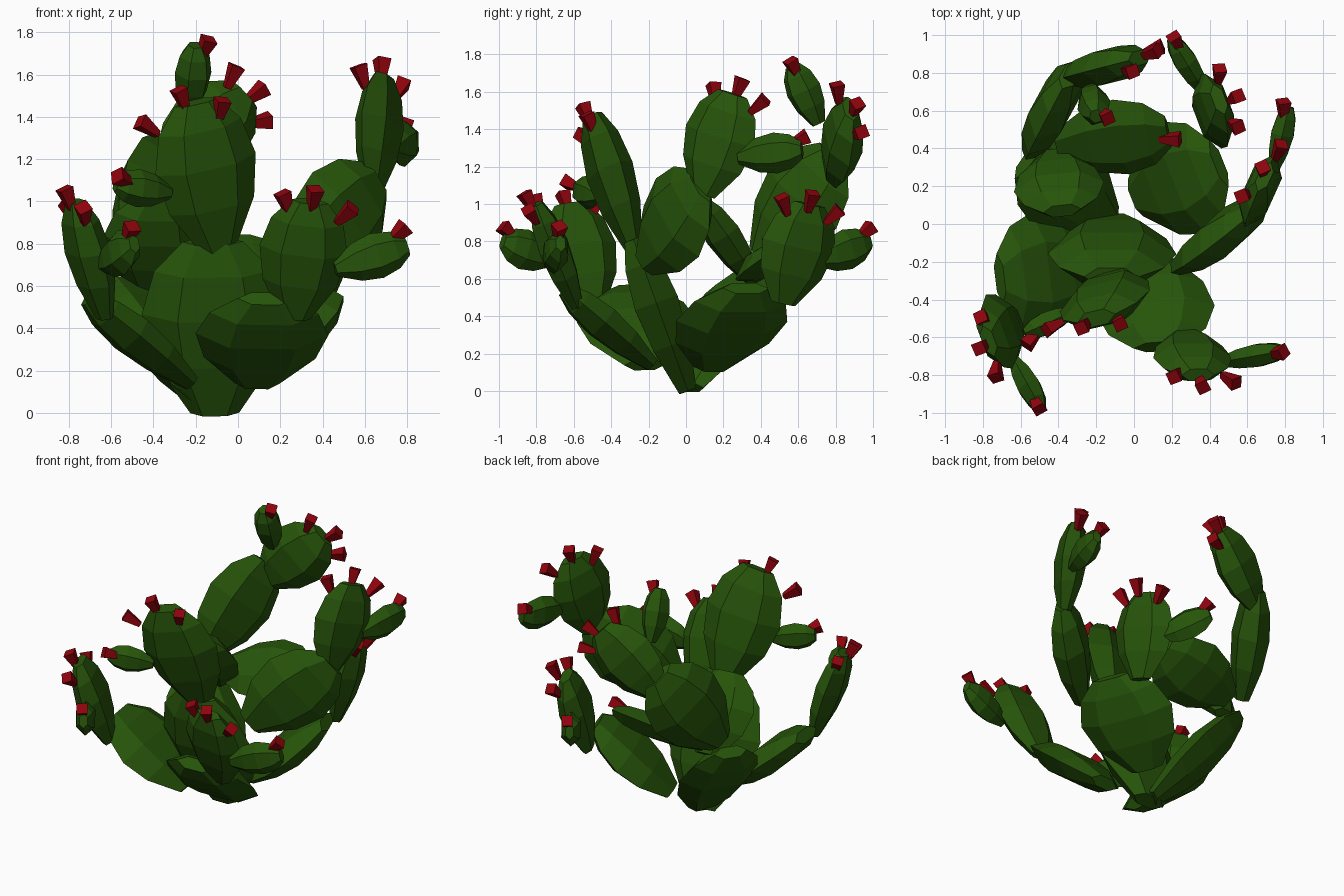
import bpy, math
from mathutils import Vector

if "Cube" in bpy.data.objects:
    bpy.data.objects.remove(bpy.data.objects["Cube"])


def mat(name, col):
    m = bpy.data.materials.new(name)
    m.diffuse_color = col
    m.use_nodes = True
    m.node_tree.nodes["Principled BSDF"].inputs["Base Color"].default_value = m.diffuse_color
    return m


GREEN = mat("cactus_green", (0.02, 0.09, 0.003, 1))
RED = mat("flower_red", (0.28, 0.001, 0.004, 1))


def loft(name, rings, material):
    """Flat-faced closed skin over rings of equal point count."""
    n = len(rings[0])
    verts = [p for r in rings for p in r]
    faces = [(i * n + j, i * n + (j + 1) % n, (i + 1) * n + (j + 1) % n, (i + 1) * n + j)
             for i in range(len(rings) - 1) for j in range(n)]
    faces += [tuple(reversed(range(n))), tuple(range(len(verts) - n, len(verts)))]
    me = bpy.data.meshes.new(name)
    me.from_pydata([tuple(v) for v in verts], [], faces)
    me.materials.append(material)
    ob = bpy.data.objects.new(name, me)
    bpy.context.collection.objects.link(ob)


def ring(c, u, v, n, phase=0.0):
    return [c + u * math.cos(phase + 2 * math.pi * k / n) + v * math.sin(phase + 2 * math.pi * k / n)
            for k in range(n)]


PROFILE = [(0, 0.34), (0.3, 0.84), (0.58, 1.0), (0.83, 0.82), (1.0, 0.42)]


def pad(name, base, tip, side, width, thick, flowers=()):
    """Oval pad from base to tip, widened along side, with flowers on its rim."""
    b, t = Vector(base), Vector(tip)
    a = t - b
    n = a.cross(Vector(side)).normalized()
    u = n.cross(a).normalized()
    rings = [ring(b + a * f, u * width / 2 * r, n * thick / 1.73 * max(r, 0.4), 6) for f, r in PROFILE]
    loft(name, rings, GREEN)
    mid = b + a * 0.55
    for k, f in enumerate(flowers):
        c = Vector(f)
        d = (c - mid).normalized()
        p = d.orthogonal().normalized()
        q = d.cross(p)
        loft(f"{name}_flower_{k + 1}",
             [ring(c + d * h, p * r, q * r, 4, 0.4) for h, r in ((-0.08, 0.022), (0.035, 0.048))], RED)


# trunk pad
pad("trunk_pad", (-.11, .01, 0), (-.12, -.28, .81), (1, 0, 0), .68, .24)

# left low branch
pad("left_low_pad", (-.22, -.22, .14), (-.71, -.29, .54), (-.1, 1, 0), .65, .18)
pad("left_mid_pad", (-.63, -.50, .45), (-.77, -.62, 1.0), (.3, -.9, 0), .42, .16,
    [(-.8, -.5, .97), (-.81, -.65, 1.03), (-.73, -.79, .95)])
pad("left_end_pad", (-.64, -.71, .70), (-.49, -.98, .80), (0, 0, 1), .22, .12, [(-.51, -.96, .86)])

# front low branch
pad("front_low_pad", (.09, -.18, .14), (.13, -.65, .54), (1, .05, 0), .63, .18)
pad("front_mid_pad", (.27, -.58, .45), (.34, -.80, 1.0), (1, 0, -.1), .42, .16,
    [(.22, -.80, 1.01), (.36, -.85, 1.03), (.52, -.83, .95)])
pad("front_end_pad", (.46, -.73, .68), (.80, -.67, .79), (0, 0, 1), .22, .12, [(.77, -.68, .86)])

# back right low branch
pad("right_low_pad", (.01, .14, .13), (.45, .32, .55), (.35, -.9, 0), .64, .18)
pad("right_mid_pad", (.38, .52, .47), (.45, .66, 1.0), (-.3, .9, 0), .42, .16,
    [(.54, .52, 1.01), (.54, .67, 1.03), (.45, .80, .95)])
pad("right_end_pad", (.37, .70, .70), (.20, .98, .80), (0, 0, 1), .22, .12, [(.22, .97, .86)])

# front tall branch
pad("front_tall_pad", (-.09, -.28, .77), (-.20, -.50, 1.47), (1, .3, 0), .50, .2,
    [(-.44, -.55, 1.36), (-.27, -.54, 1.50), (-.08, -.52, 1.45)])
pad("front_tall_end_pad", (-.32, -.46, 1.04), (-.58, -.58, 1.08), (0, 0, 1), .18, .12, [(-.55, -.62, 1.11)])

# right tall branch
pad("right_tall_pad", (.24, -.22, .69), (.65, .08, 1.1), (-.4, -.36, .6), .54, .2)
pad("right_tall_upper_pad", (.64, .09, 1.05), (.69, .25, 1.59), (.4, .9, -.1), .42, .16,
    [(.58, .15, 1.61), (.68, .29, 1.64), (.77, .40, 1.54)])
pad("right_tall_end_pad", (.74, .28, 1.25), (.82, .62, 1.29), (0, 0, 1), .22, .12, [(.79, .62, 1.35)])

# back tall branch
pad("back_low_pad", (-.13, .02, .02), (-.57, .33, .62), (.65, .65, -.2), .52, .18)
pad("back_lean_pad", (-.42, .37, .58), (-.38, .07, 1.02), (1, .1, 0), .48, .17)
pad("back_mid_pad", (-.54, .40, .72), (-.34, .79, 1.26), (.3, .55, -.5), .52, .2)
pad("back_upper_pad", (-.35, .78, 1.13), (.03, .88, 1.51), (.6, .15, -.6), .42, .18,
    [(-.02, .81, 1.61), (.10, .91, 1.52), (.12, .93, 1.38)])
pad("back_top_pad", (-.23, .71, 1.43), (-.20, .57, 1.74), (1, .3, 0), .18, .17, [(-.15, .57, 1.74)])
pad("back_inner_pad", (-.41, .42, .66), (.18, .49, .76), (0, .8, .5), .47, .15, [(.21, .45, .79)])
